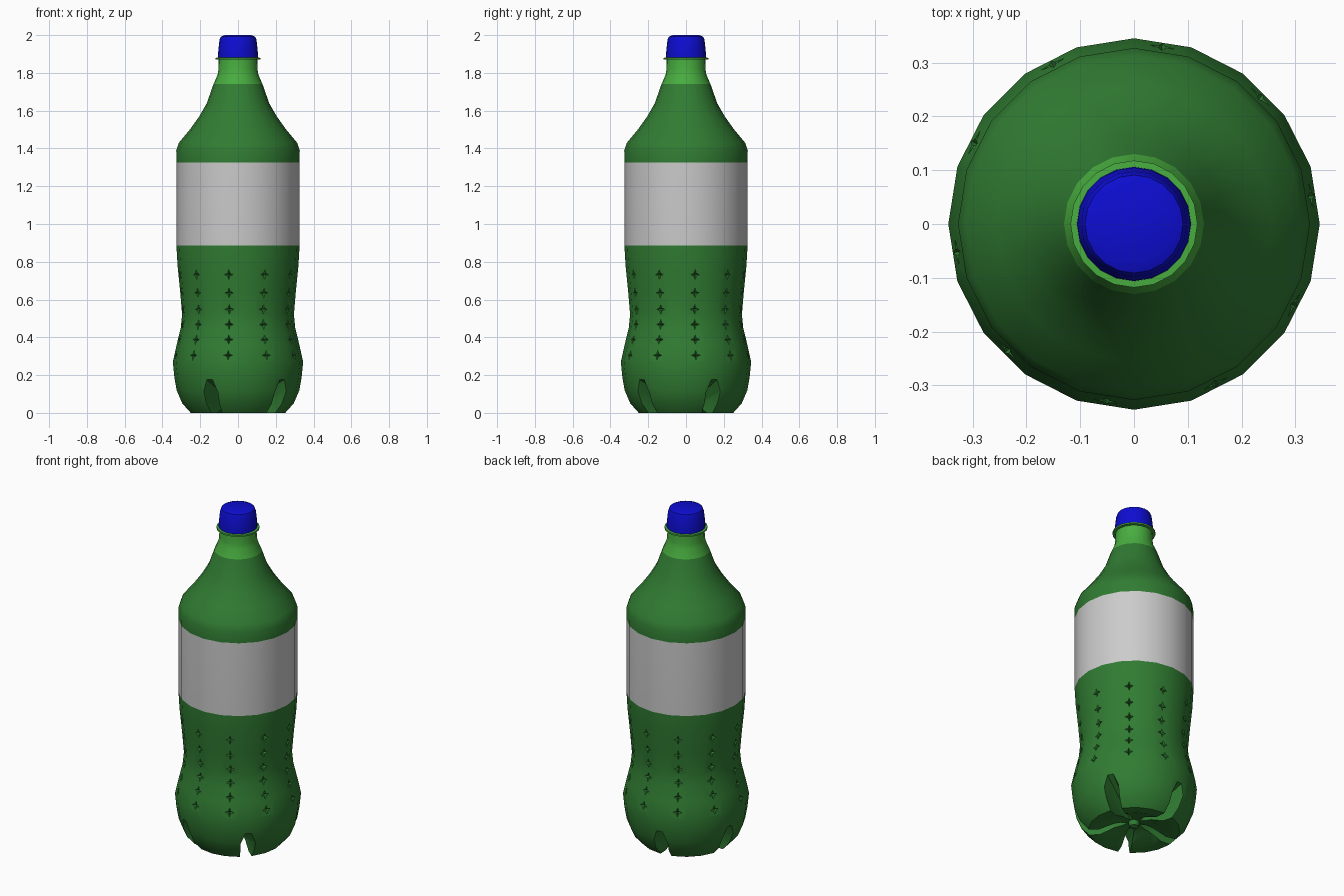
import bpy, bmesh
from math import sin, cos, radians, pi
from mathutils import Vector, Matrix

old = bpy.data.objects.get("Cube")
if old:
    bpy.data.objects.remove(old, do_unlink=True)


def material(name, rgb):
    m = bpy.data.materials.new(name)
    m.use_nodes = True
    m.diffuse_color = (*rgb, 1)
    m.node_tree.nodes["Principled BSDF"].inputs["Base Color"].default_value = (*rgb, 1)
    return m


green = material("dark green", (0.03, 0.2, 0.032))
light = material("light green", (0.065, 0.42, 0.05))
white = material("label grey", (0.6, 0.6, 0.6))
blue = material("cap blue", (0.004, 0.004, 0.64))


def make_object(name, bm, mats):
    bmesh.ops.recalc_face_normals(bm, faces=bm.faces)
    mesh = bpy.data.meshes.new(name)
    bm.to_mesh(mesh)
    bm.free()
    for m in mats:
        mesh.materials.append(m)
    ob = bpy.data.objects.new(name, mesh)
    bpy.context.collection.objects.link(ob)
    return ob


def lathe(profile, sides):
    """Closed solid of revolution from (radius, height) points."""
    bm = bmesh.new()
    rings = []
    for r, z in profile:
        rings.append([bm.verts.new((r * cos(2 * pi * i / sides), r * sin(2 * pi * i / sides), z))
                      for i in range(sides)])
    for a, b in zip(rings, rings[1:]):
        for i in range(sides):
            j = (i + 1) % sides
            bm.faces.new((a[i], a[j], b[j], b[i]))
    bm.faces.new(rings[0])
    bm.faces.new(rings[-1])
    return bm


def activate(ob):
    bpy.ops.object.select_all(action='DESELECT')
    ob.select_set(True)
    bpy.context.view_layer.objects.active = ob


def smooth(ob, angle=30):
    activate(ob)
    bpy.ops.object.shade_smooth_by_angle(angle=radians(angle))


# Bottle body, coloured by height
SIDES = 20
underside = [(0.03, 0.05), (0.11, 0.035), (0.19, 0.0)]
wall = [(0.25, 0.0), (0.295, 0.05), (0.325, 0.12), (0.337, 0.19), (0.345, 0.27),
        (0.325, 0.36), (0.303, 0.45), (0.296, 0.52), (0.306, 0.64), (0.32, 0.78), (0.326, 0.885)]
shoulder = [(0.326, 1.325), (0.327, 1.39), (0.313, 1.43), (0.255, 1.5), (0.205, 1.57),
            (0.165, 1.64), (0.13, 1.74), (0.108, 1.79), (0.103, 1.82), (0.102, 1.87)]
flange = [(0.118, 1.871), (0.118, 1.88), (0.09, 1.881)]
bm = lathe(underside + wall + shoulder + flange, SIDES)
for f in bm.faces:
    z = f.calc_center_median().z
    f.material_index = 1 if z > 1.74 else 2 if 0.89 < z < 1.32 else 0
body = make_object("bottle_body", bm, [green, light, white])


def wall_at(z):
    """Radius and slope of the wall at a height."""
    for (r0, z0), (r1, z1) in zip(wall, wall[1:]):
        if z0 <= z <= z1:
            slope = (r1 - r0) / (z1 - z0)
            return r0 + slope * (z - z0), slope


# Cutter: star dimples in ten columns
cut = bmesh.new()
for col in range(10):
    turn = Matrix.Rotation(radians(9 + 36 * col), 3, 'Z')
    for z in (0.305, 0.388, 0.468, 0.548, 0.635, 0.732):
        r, slope = wall_at(z)
        centre = Vector((r * cos(pi / SIDES), 0, z))
        up = Vector((slope, 0, 1)).normalized()
        out = Vector((up.z, 0, -up.x))
        side = Vector((0, 1, 0))
        rim = []
        for k in range(8):
            size = 0.011 if k % 2 else 0.03
            a = k * pi / 4
            p = centre + out * 0.002 + up * (size * sin(a)) + side * (size * 0.9 * cos(a))
            rim.append(cut.verts.new(turn @ p))
        deep = cut.verts.new(turn @ (centre - out * 0.02))
        high = cut.verts.new(turn @ (centre + out * 0.03))
        for k in range(8):
            a, b = rim[k], rim[(k + 1) % 8]
            cut.faces.new((a, b, high))
            cut.faces.new((b, a, deep))

# Cutter: five radial grooves between the feet
outer = [(0.02, 0.215), (0.052, 0.14), (0.046, -0.05)]
inner = [(0.006, 0.048), (0.014, 0.03), (0.014, -0.05)]
for k in range(5):
    turn = Matrix.Rotation(radians(27 + 72 * k), 3, 'Z')
    ends = []
    for r, half in ((0.035, inner), (0.42, outer)):
        loop = half + [(-w, z) for w, z in reversed(half)]
        ends.append([cut.verts.new(turn @ Vector((r, w, z))) for w, z in loop])
    for i in range(6):
        j = (i + 1) % 6
        cut.faces.new((ends[0][i], ends[0][j], ends[1][j], ends[1][i]))
    cut.faces.new(ends[0])
    cut.faces.new(ends[1])

cutter = make_object("body_cutter", cut, [green])
cutter.hide_render = True
mod = body.modifiers.new("cuts", 'BOOLEAN')
mod.operation = 'DIFFERENCE'
mod.solver = 'EXACT'
mod.object = cutter
activate(body)
bpy.ops.object.modifier_apply(modifier=mod.name)
bpy.data.objects.remove(cutter, do_unlink=True)
smooth(body)

# Moulding button under the base
button = make_object("base_button", lathe(
    [(0.012, 0.016), (0.025, 0.022), (0.03, 0.035), (0.03, 0.06)], 12), [green])
smooth(button, 40)

# Screw cap
cap = make_object("screw_cap", lathe(
    [(0.1, 1.88), (0.106, 1.882), (0.105, 1.91), (0.098, 1.975), (0.091, 1.992), (0.07, 2.0)], SIDES), [blue])
smooth(cap)
